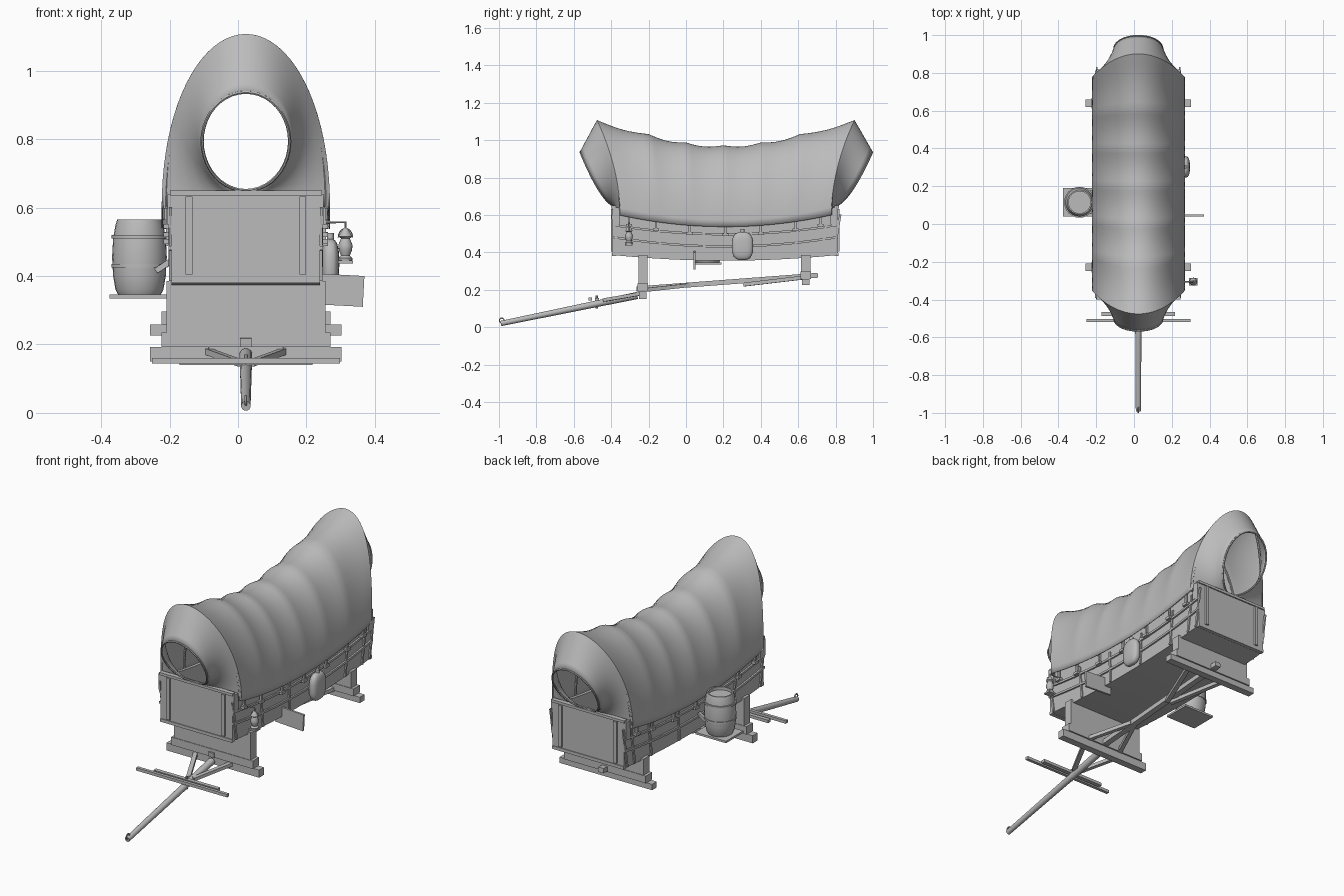
import bpy, bmesh, math
from mathutils import Vector, Matrix

if "Cube" in bpy.data.objects:
    bpy.data.objects.remove(bpy.data.objects["Cube"])

CX = 0.023                      # wagon centre line
grey = bpy.data.materials.new("plain grey")
grey.diffuse_color = (0.5, 0.5, 0.5, 1)
grey.use_nodes = True
grey.node_tree.nodes["Principled BSDF"].inputs["Base Color"].default_value = grey.diffuse_color


def finish(name, bm, smooth=False):
    bmesh.ops.recalc_face_normals(bm, faces=bm.faces)
    me = bpy.data.meshes.new(name)
    bm.to_mesh(me)
    bm.free()
    if smooth:
        me.shade_smooth()
        me.set_sharp_from_angle(angle=math.radians(35))
    me.materials.append(grey)
    ob = bpy.data.objects.new(name, me)
    bpy.context.collection.objects.link(ob)
    return ob


def box(name, x0, x1, y0, y1, z0, z1):
    bm = bmesh.new()
    m = Matrix.Translation(((x0 + x1) / 2, (y0 + y1) / 2, (z0 + z1) / 2))
    bmesh.ops.create_cube(bm, size=1, matrix=m @ Matrix.Diagonal((x1 - x0, y1 - y0, z1 - z0, 1)))
    return finish(name, bm)


def rod(name, a, b, w, h=None, sides=0, w2=None):
    """Straight bar from a to b: square, or round when sides is given."""
    a, b = Vector(a), Vector(b)
    d = b - a
    m = Matrix.Translation((a + b) / 2) @ d.to_track_quat('Z', 'Y').to_matrix().to_4x4()
    bm = bmesh.new()
    if sides:
        bmesh.ops.create_cone(bm, cap_ends=True, segments=sides, radius1=w,
                              radius2=w2 or w, depth=d.length, matrix=m)
    else:
        bmesh.ops.create_cube(bm, size=1, matrix=m @ Matrix.Diagonal((w, h or w, d.length, 1)))
    return finish(name, bm, bool(sides))


def tube(name, pts, r, cyclic=False):
    cu = bpy.data.curves.new(name, 'CURVE')
    cu.dimensions, cu.bevel_depth, cu.bevel_resolution = '3D', r, 1
    cu.use_fill_caps = True
    sp = cu.splines.new('POLY')
    sp.points.add(len(pts) - 1)
    for p, q in zip(sp.points, pts):
        p.co = (*q, 1)
    sp.use_cyclic_u = cyclic
    ob = bpy.data.objects.new(name, cu)
    bpy.context.collection.objects.link(ob)
    me = bpy.data.meshes.new_from_object(ob.evaluated_get(bpy.context.evaluated_depsgraph_get()))
    bpy.data.objects.remove(ob)
    bm = bmesh.new()
    bm.from_mesh(me)
    return finish(name, bm, True)


def curved_slab(name, x0, x1, lo, hi, y0, y1, n=20):
    """Board between x0 and x1 whose lower and upper edges follow lo(y), hi(y)."""
    bm = bmesh.new()
    rows = []
    for i in range(n + 1):
        y = y0 + (y1 - y0) * i / n
        rows.append([bm.verts.new(c) for c in
                     ((x0, y, lo(y)), (x1, y, lo(y)), (x1, y, hi(y)), (x0, y, hi(y)))])
    for r, s in zip(rows, rows[1:]):
        for k in range(4):
            bm.faces.new((r[k], r[k - 1], s[k - 1], s[k]))
    bm.faces.new(rows[0])
    bm.faces.new(rows[-1])
    return finish(name, bm, True)


def lathe(name, centre, profile, n=24):
    bm = bmesh.new()
    rings = [[bm.verts.new((centre[0] + r * math.cos(math.tau * k / n),
                            centre[1] + r * math.sin(math.tau * k / n), z))
              for k in range(n)] for r, z in profile]
    for a, b in zip(rings, rings[1:]):
        for k in range(n):
            bm.faces.new((a[k - 1], a[k], b[k], b[k - 1]))
    bm.faces.new(rings[0])
    bm.faces.new(rings[-1])
    return finish(name, bm, True)


# Curved lines of the wagon bed along its length
def sweep(y): return ((y - 0.21) / 0.6) ** 2
def bottom(y): return 0.356 + 0.03 * sweep(y)
def hem(y): return 0.537 + 0.07 * sweep(y)


# Wagon bed
HW, Y0, Y1 = 0.217, -0.392, 0.812
curved_slab("bed_floor", CX - HW, CX + HW, bottom, lambda y: bottom(y) + 0.02, Y0, Y1)
for s, side in ((-1, "left"), (1, "right")):
    xa, xb = sorted((CX + s * (HW - 0.018), CX + s * HW))
    curved_slab(f"{side}_side_board", xa, xb, bottom, lambda y: hem(y) + 0.025, Y0, Y1)
    ra, rb = sorted((CX + s * HW, CX + s * (HW + 0.009)))
    for k, z in enumerate((0.432, 0.497)):
        curved_slab(f"{side}_rail_{k}", ra, rb, lambda y: z - 0.006 + 0.05 * sweep(y),
                    lambda y: z + 0.006 + 0.05 * sweep(y), Y0, Y1)
    # upright battens fan outward slightly
    for y in (-0.36, -0.13, 0.1, 0.34, 0.58, 0.725, 0.79):
        rod(f"{side}_batten", (CX + s * (HW + 0.003), y, bottom(y) + 0.003),
            (CX + s * (HW + 0.003), y + 0.06 * (y - 0.21), hem(y)), 0.008, 0.012)
    # cover ties with a cleat at the foot
    for y in (-0.305, -0.16, 0.02, 0.21, 0.4, 0.585, 0.72):
        z = hem(y)
        xm = CX + s * (HW + 0.012)
        box(f"{side}_tie", xm - .005, xm + .005, y - .006, y + .006, z - .045, z + .02)
        box(f"{side}_cleat", xm - .011, xm + .011, y - .016, y + .016, z - .05, z - .036)
    for y in (Y0 + .02, Y1 - .02):
        xm = CX + s * HW
        box(f"{side}_corner_post", xm - .012, xm + .01, y - .02, y + .02, .55, .64)

# End boards with trim and posts
for y, d, end in ((Y0, -1, "front"), (Y1, 1, "rear")):
    def strip(part, x0, x1, out, z0, z1):
        a, b = sorted((y - d * 0.018, y + d * out))
        box(f"{end}_{part}", x0, x1, a, b, z0, z1)
    strip("end_board", CX - HW, CX + HW, 0, 0.38, 0.64)
    strip("top_trim", CX - HW - .005, CX + HW + .005, .007, .636, .65)
    strip("bottom_trim", CX - HW, CX + HW, .004, .38, .397)
    for s in (-1, 1):
        strip("post", CX + s * .166 - .01, CX + s * .166 + .01, .009, .405, .632)

# Cloth cover: bow positions at the crown, at the hem, and crown heights
TOP_Y = (-0.475, -0.2, 0.0, 0.2, 0.4, 0.61, 0.9)
HEM_Y = (-0.35, -0.16, 0.02, 0.21, 0.4, 0.585, 0.775)
CROWN = (1.105, 1.03, 0.985, 0.97, 0.985, 1.03, 1.105)
SEG = 40


def arch(i, f, inset=0.0):
    """Cross-section a fraction f past bow i."""
    j = min(i + 1, 6)
    mix = lambda t: t[i] + (t[j] - t[i]) * f
    yt, yb = mix(TOP_Y), mix(HEM_Y)
    sag = 0.014 * math.sin(math.pi * f)
    zb, zt = hem(yb), mix(CROWN) - sag - inset
    pts = []
    for k in range(SEG + 1):
        a = math.pi * k / SEG
        h = abs(math.sin(a)) ** 0.97
        pts.append(Vector((CX + (0.244 - inset - sag * h) * math.cos(a),
                           yb + (yt - yb) * h ** 1.9, zb + (zt - zb) * h)))
    return pts


def mouth(ytop, ylow):
    """Round opening in the gathered end of the cover."""
    pts = []
    for k in range(SEG + 1):
        a = math.tau * k / SEG - math.pi / 2
        h = (1 + math.sin(a)) / 2
        pts.append(Vector((CX + 0.128 * math.cos(a), ylow + (ytop - ylow) * h ** 0.65,
                           0.65 + 0.287 * h)))
    return pts


def blend(p, q, n):
    return [[a.lerp(b, i / n) for a, b in zip(p, q)] for i in range(n)]


front_mouth, rear_mouth = mouth(-0.565, -0.385), mouth(0.996, 0.8)
rows = blend(front_mouth, arch(0, 0), 6)
rows += [arch(i, f / 8) for i in range(6) for f in range(8)]
rows += blend(arch(6, 0), rear_mouth, 6) + [rear_mouth]
bm = bmesh.new()
grid = [[bm.verts.new(p) for p in r] for r in rows]
for r, s in zip(grid, grid[1:]):
    for k in range(SEG):
        bm.faces.new((r[k], r[k + 1], s[k + 1], s[k]))
cover = finish("cloth_cover", bm, True)
mod = cover.modifiers.new("thickness", 'SOLIDIFY')
mod.thickness, mod.offset = 0.005, 0
tube("front_mouth_rim", front_mouth[:-1], 0.005, True)
tube("rear_mouth_rim", rear_mouth[:-1], 0.005, True)
for i in range(7):
    tube("cover_bow", arch(i, 0, 0.009), 0.006)

# Bolsters and axles
for y, zs, end in ((-0.23, (.15, .192, .235), "front"), (0.64, (.226, .258, .297), "rear")):
    box(f"{end}_axle", CX - .28, CX + .28, y - .02, y + .02, zs[0], zs[1])
    box(f"{end}_bolster", CX - .247, CX + .247, y - .028, y + .028, zs[1], zs[2])
    box(f"{end}_riser", CX - .232, CX + .232, y - .025, y + .025, zs[2], .385)

# Running gear
rod("reach_pole", (CX, -.265, .205), (CX, .705, .278), .033, .026)
for s in (-1, 1):
    rod("rear_hound", (CX + s * .13, .65, .268), (CX + s * .012, .31, .228), .024, .02)
    rod("front_hound", (CX + s * .12, -.22, .183), (CX + s * .015, -.44, .145), .022, .018)
    rod("middle_hound", (CX + s * .12, -.25, .196), (CX + s * .01, .02, .225), .022, .02)
rod("tongue", (CX, -.26, .17), (CX, -.99, .02), .019, sides=14, w2=.014)
tube("tongue_hook", [(CX, -.985 + .013 * math.cos(a), .036 + .013 * math.sin(a))
                     for a in (math.tau * k / 12 for k in range(12))], .004, True)
box("long_crossbar", CX - .275, CX + .275, -.52, -.503, .144, .16)
box("short_crossbar", CX - .194, CX + .194, -.487, -.465, .14, .156)
rod("crossbar_pin", (CX, -.477, .1), (CX, -.477, .17), .006, sides=8)

# Barrel on its shelf
bx, by = -0.288, 0.115
lathe("barrel", (bx, by), [(.062, .345), (.07, .36), (.077, .40), (.08, .455), (.077, .51),
                           (.07, .55), (.065, .565), (.058, .565), (.058, .548)])
for z in (.43, .515):
    lathe("barrel_band", (bx, by), [(.078, z - .005), (.082, z - .005), (.082, z + .005), (.078, z + .005)])
box("barrel_shelf", -.375, -.19, .04, .19, .335, .346)
for y in (.06, .17):
    rod("shelf_brace", (-.24, y, .415), (-.195, y, .445), .016)

# Step on the right side
rod("side_step", (.2, .045, .364), (.367, .045, .355), .011, .09)

# Rounded water flask hanging on the right side
bm = bmesh.new()
bmesh.ops.create_uvsphere(bm, u_segments=24, v_segments=16, radius=1)
for v in bm.verts:
    p = [math.copysign(abs(c) ** 0.72, c) for c in v.co]
    v.co = (.27 + .026 * p[0], .302 + .057 * p[1], .434 + .075 * p[2])
finish("water_flask", bm, True)
rod("flask_neck", (.27, .302, .5), (.27, .302, .525), .01, sides=12)

# Lantern on a bracket
lx, ly = .314, -.305
tube("lantern_bracket", [(.24, ly, .557), (lx, ly, .557), (lx, ly, .535)], .004)
lathe("lantern", (lx, ly), [(.019, .443), (.021, .452), (.013, .46), (.019, .475), (.021, .49),
                            (.013, .51), (.02, .515), (.014, .527), (.006, .54)], 16)
tube("lantern_handle", [(lx + .021 * math.cos(a), ly, .512 + .027 * math.sin(a))
                        for a in (math.pi * k / 10 for k in range(11))], .002)
box("lantern_base", lx - .022, lx + .022, ly - .02, ly + .02, .437, .445)
